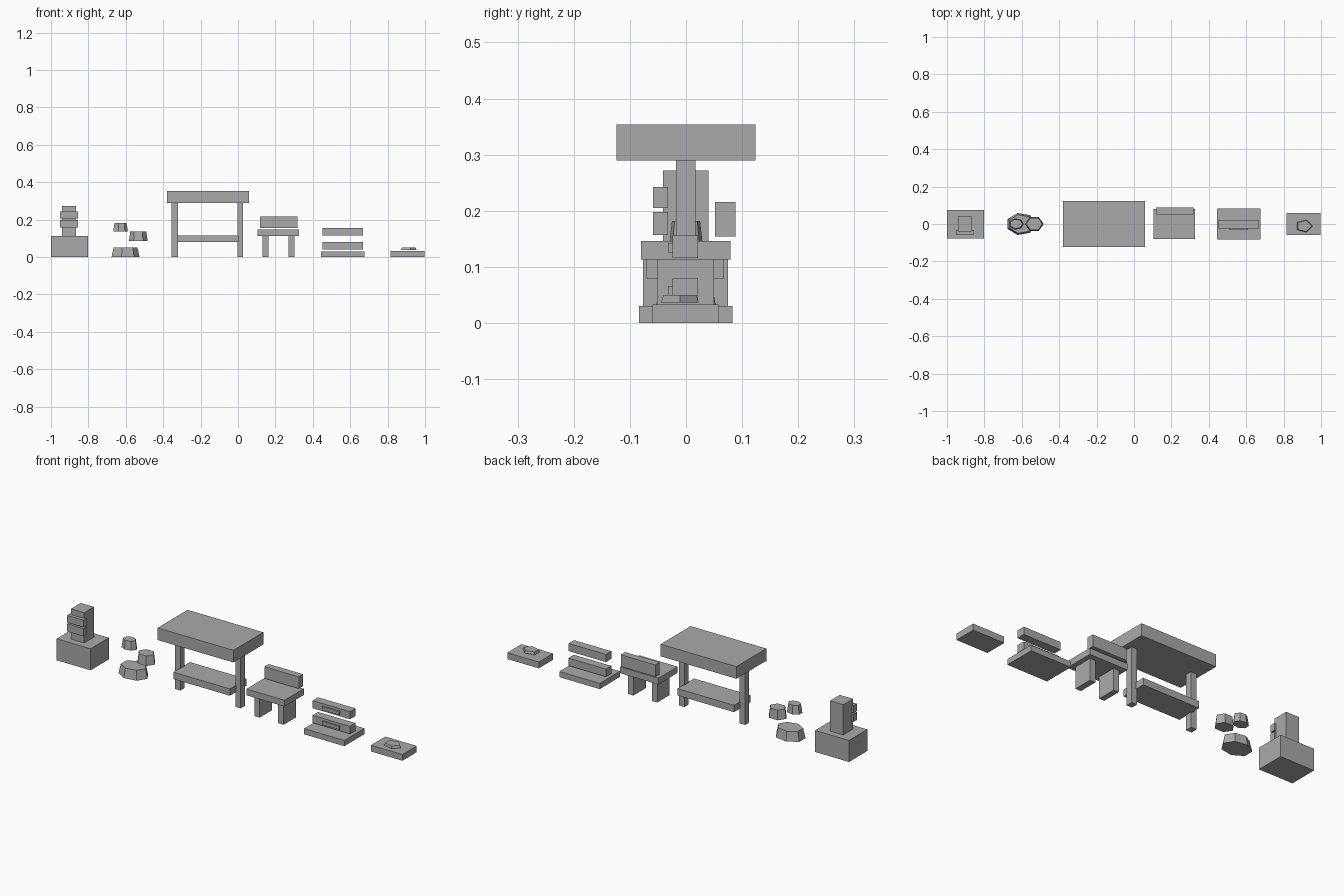
import bpy
import bmesh
from math import cos, sin, tau

if "Cube" in bpy.data.objects:
    bpy.data.objects.remove(bpy.data.objects["Cube"])

stone = bpy.data.materials.new("plain_grey")
stone.use_nodes = True
GREY = (0.4, 0.4, 0.4, 1)
stone.diffuse_color = GREY
stone.node_tree.nodes["Principled BSDF"].inputs["Base Color"].default_value = GREY


def finish(name, bm):
    bmesh.ops.recalc_face_normals(bm, faces=bm.faces)
    mesh = bpy.data.meshes.new(name)
    bm.to_mesh(mesh)
    bm.free()
    mesh.materials.append(stone)
    obj = bpy.data.objects.new(name, mesh)
    bpy.context.collection.objects.link(obj)


def box(name, x, y, z):
    """Box between (low, high) limits on each axis."""
    bm = bmesh.new()
    bmesh.ops.create_cube(bm, size=1)
    for v in bm.verts:
        v.co = [(lo + hi) / 2 + c * (hi - lo) for c, (lo, hi) in zip(v.co, (x, y, z))]
    finish(name, bm)


def rock(name, sides, centre, radius, z, taper):
    """Low prism that narrows towards the top."""
    bm = bmesh.new()
    rings = []
    for height, s in ((z[0], 1), (z[1], taper)):
        rings.append([bm.verts.new((centre[0] + s * radius[0] * cos(tau * i / sides),
                                    centre[1] + s * radius[1] * sin(tau * i / sides),
                                    height)) for i in range(sides)])
        bm.faces.new(rings[-1])
    low, high = rings
    for i in range(sides):
        j = (i + 1) % sides
        bm.faces.new((low[i], low[j], high[j], high[i]))
    finish(name, bm)


# Pedestal with pillar and front plates
box("pedestal_base", (-1, -0.803), (-0.077, 0.075), (0, 0.113))
box("pedestal_pillar", (-0.942, -0.865), (-0.041, 0.04), (0.113, 0.272))
for name, z in (("lower", (0.157, 0.198)), ("upper", (0.205, 0.242))):
    box(f"pillar_{name}_plate", (-0.952, -0.856), (-0.059, -0.032), z)

# Loose rocks
rock("large_rock", 7, (-0.605, 0), (0.079, 0.06), (0, 0.05), 0.85)
rock("middle_rock", 6, (-0.533, 0), (0.05, 0.042), (0.086, 0.136), 0.86)
rock("small_rock", 7, (-0.63, 0), (0.041, 0.031), (0.136, 0.182), 0.83)

# Table on two posts with a shelf
box("table_top", (-0.38, 0.06), (-0.124, 0.124), (0.29, 0.354))
for side, x in (("right", (-0.355, -0.322)), ("left", (-0.003, 0.028))):
    box(f"table_{side}_leg", x, (-0.018, 0.017), (0, 0.29))
box("table_shelf", (-0.327, 0.002), (-0.07, 0.068), (0.079, 0.115))

# Seat with backrest
box("seat", (0.105, 0.327), (-0.08, 0.079), (0.113, 0.146))
box("seat_backrest", (0.117, 0.317), (0.052, 0.088), (0.154, 0.216))
for side, x in (("right", (0.132, 0.162)), ("left", (0.27, 0.302))):
    box(f"seat_{side}_leg", x, (-0.052, 0.05), (0, 0.113))

# Slatted stand with thin front plates
box("stand_base", (0.443, 0.677), (-0.084, 0.083), (0, 0.03))
for name, z in (("lower", 0.039), ("upper", 0.116)):
    box(f"stand_{name}_slat", (0.451, 0.668), (-0.024, 0.021), (z, z + 0.04))
    box(f"stand_{name}_plate", (0.51, 0.61), (-0.032, -0.024), (z + 0.01, z + 0.027))

# Low slab with a flat stone
box("slab", (0.815, 0.998), (-0.06, 0.058), (0, 0.033))
rock("flat_stone", 5, (0.909, -0.011), (0.046, 0.035), (0.037, 0.05), 0.88)
